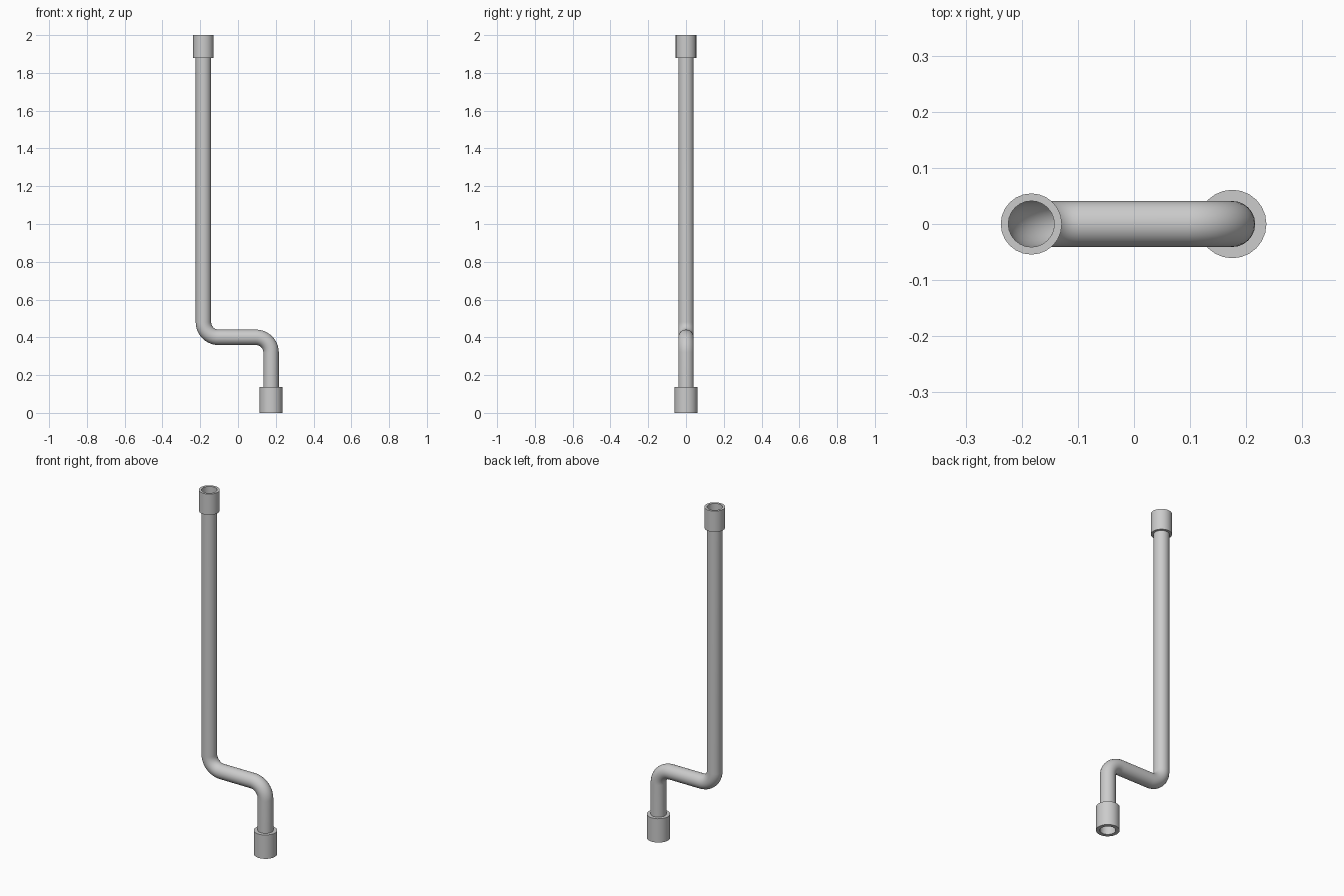
import bpy, bmesh
from math import cos, sin, pi

if "Cube" in bpy.data.objects:
    bpy.data.objects.remove(bpy.data.objects["Cube"])

SIDES = 24
R_PIPE, R_BEND = 0.041, 0.08
X_TOP, X_LOW, Z_MID = -0.183, 0.175, 0.40


def arc(cx, cz, a0, a1, n=10):
    """Points of a bend in the xz plane."""
    return [(cx + R_BEND * cos(a0 + (a1 - a0) * i / n), 0,
             cz + R_BEND * sin(a0 + (a1 - a0) * i / n)) for i in range(n + 1)]


def finish(obj):
    bpy.ops.object.select_all(action='DESELECT')
    obj.select_set(True)
    bpy.context.view_layer.objects.active = obj
    if obj.type == 'CURVE':
        bpy.ops.object.convert(target='MESH')
    bpy.ops.object.shade_smooth_by_angle()


def collar(name, x, z0, z1, radius):
    """Open ring-shaped sleeve around the pipe."""
    profile = [(R_PIPE, z0), (radius, z0), (radius, z1), (R_PIPE, z1)]
    bm = bmesh.new()
    rings = [[bm.verts.new((r * cos(2 * pi * i / SIDES), r * sin(2 * pi * i / SIDES), z))
              for i in range(SIDES)] for r, z in profile]
    for k in range(4):
        a, b = rings[k], rings[(k + 1) % 4]
        for i in range(SIDES):
            j = (i + 1) % SIDES
            bm.faces.new((a[i], a[j], b[j], b[i]))
    bmesh.ops.recalc_face_normals(bm, faces=bm.faces[:])
    mesh = bpy.data.meshes.new(name)
    bm.to_mesh(mesh)
    bm.free()
    obj = bpy.data.objects.new(name, mesh)
    obj.location.x = x
    bpy.context.collection.objects.link(obj)
    finish(obj)


# Offset pipe: open tube swept along a path with two bends
path = [(X_LOW, 0, 0.005)]
path += arc(X_LOW - R_BEND, Z_MID - R_BEND, 0, pi / 2)
path += arc(X_TOP + R_BEND, Z_MID + R_BEND, 1.5 * pi, pi)
path += [(X_TOP, 0, 1.995)]
curve = bpy.data.curves.new("pipe", 'CURVE')
curve.dimensions = '3D'
curve.bevel_depth = R_PIPE
curve.bevel_resolution = SIDES // 2 - 2
curve.use_fill_caps = False
spline = curve.splines.new('POLY')
spline.points.add(len(path) - 1)
for p, co in zip(spline.points, path):
    p.co = (*co, 1)
pipe = bpy.data.objects.new("pipe", curve)
bpy.context.collection.objects.link(pipe)
finish(pipe)

# End collars
collar("lower_collar", X_LOW, 0.0, 0.137, 0.061)
collar("upper_collar", X_TOP, 1.88, 2.0, 0.0545)
